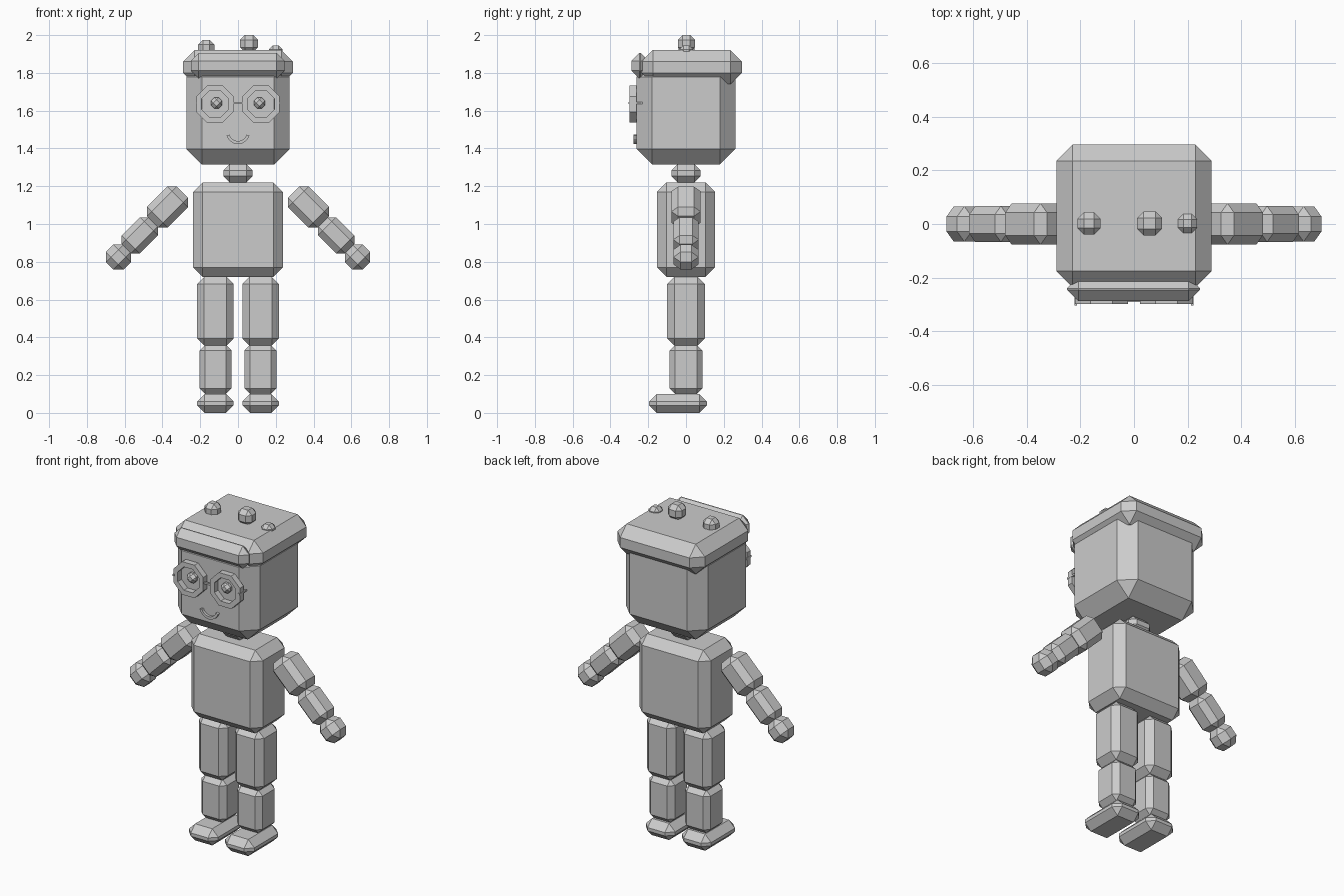
import bpy, bmesh, math
from mathutils import Matrix, Vector

cube = bpy.data.objects.get("Cube")
if cube:
    bpy.data.objects.remove(cube, do_unlink=True)

grey = bpy.data.materials.new("light_grey")
grey.use_nodes = True
grey.diffuse_color = (0.6, 0.6, 0.6, 1)
grey.node_tree.nodes["Principled BSDF"].inputs["Base Color"].default_value = (0.6, 0.6, 0.6, 1)


def finish(name, bm):
    bmesh.ops.recalc_face_normals(bm, faces=bm.faces)
    mesh = bpy.data.meshes.new(name)
    bm.to_mesh(mesh)
    bm.free()
    mesh.materials.append(grey)
    ob = bpy.data.objects.new(name, mesh)
    bpy.context.collection.objects.link(ob)
    return ob


def block(name, center, half, bevel=0, tilt=0):
    """Chamfered box, optionally tilted about the y axis."""
    bm = bmesh.new()
    bmesh.ops.create_cube(bm, size=2)
    bmesh.ops.scale(bm, vec=Vector(half), verts=bm.verts)
    if bevel:
        bmesh.ops.bevel(bm, geom=bm.edges[:], offset=bevel, segments=1,
                        profile=0.5, affect='EDGES')
    ob = finish(name, bm)
    ob.matrix_world = Matrix.Translation(center) @ Matrix.Rotation(tilt, 4, 'Y')
    return ob


def band(name, cx, cz, r_in, r_out, y0, y1, start, end, steps):
    """Flat curved band facing the front; closed when it sweeps a full turn."""
    bm = bmesh.new()
    full = end - start >= 360
    rows = []
    for i in range(steps if full else steps + 1):
        a = math.radians(start + (end - start) * i / steps)
        rows.append([bm.verts.new((cx + r * math.cos(a), y, cz + r * math.sin(a)))
                     for r, y in ((r_in, y0), (r_out, y0), (r_out, y1), (r_in, y1))])
    for i in range(steps):
        a, b = rows[i], rows[(i + 1) % len(rows)]
        for k in range(4):
            m = (k + 1) % 4
            bm.faces.new((a[k], a[m], b[m], b[k]))
    if not full:
        bm.faces.new(rows[0])
        bm.faces.new(rows[-1])
    return finish(name, bm)


# Head, neck and torso
block("torso", (0, 0, 0.97), (0.237, 0.153, 0.25), 0.05)
block("neck", (0, 0, 1.268), (0.077, 0.077, 0.048), 0.033)
block("head", (0, 0, 1.588), (0.273, 0.262, 0.273), 0.082)

# Hat with front band and knobs on top
block("hat", (0, 0.03, 1.83), (0.29, 0.266, 0.09), 0.06)
block("hat_brim", (-0.002, -0.243, 1.838), (0.248, 0.045, 0.068), 0.042)
block("hat_knob_middle", (0.058, 0.002, 1.955), (0.047, 0.045, 0.045), 0.025)
block("hat_knob_right", (-0.168, 0.002, 1.932), (0.043, 0.042, 0.043), 0.025)
block("hat_knob_left", (0.2, 0.002, 1.91), (0.036, 0.036, 0.036), 0.021)

# Mouth and bridge of the glasses
band("mouth", 0, 1.487, 0.048, 0.064, -0.278, -0.255, 197, 343, 8)
block("glasses_bridge", (0, -0.285, 1.64), (0.027, 0.006, 0.005))

for side, s in (("left", 1), ("right", -1)):
    # Eye and glasses
    block(side + "_eye", (s * 0.114, -0.265, 1.64), (0.029, 0.029, 0.029), 0.017, math.pi / 4)
    band(side + "_lens_rim", s * 0.122, 1.635, 0.076, 0.107, -0.298, -0.262, 22.5, 382.5, 8)
    block(side + "_temple", (s * 0.217, -0.267, 1.64), (0.005, 0.037, 0.005))
    # Arm
    tilt = s * math.pi / 4
    block(side + "_upper_arm", (s * 0.373, 0, 1.09), (0.111, 0.077, 0.077), 0.035, tilt)
    block(side + "_forearm", (s * 0.52, 0, 0.94), (0.1, 0.067, 0.067), 0.032, tilt)
    block(side + "_hand", (s * 0.633, 0, 0.825), (0.066, 0.066, 0.066), 0.038, tilt)
    # Leg
    block(side + "_thigh", (s * 0.12, 0, 0.538), (0.097, 0.1, 0.182), 0.038)
    block(side + "_shin", (s * 0.119, 0, 0.23), (0.085, 0.087, 0.13), 0.03)
    block(side + "_foot", (s * 0.12, -0.042, 0.05), (0.097, 0.153, 0.05), 0.04)
